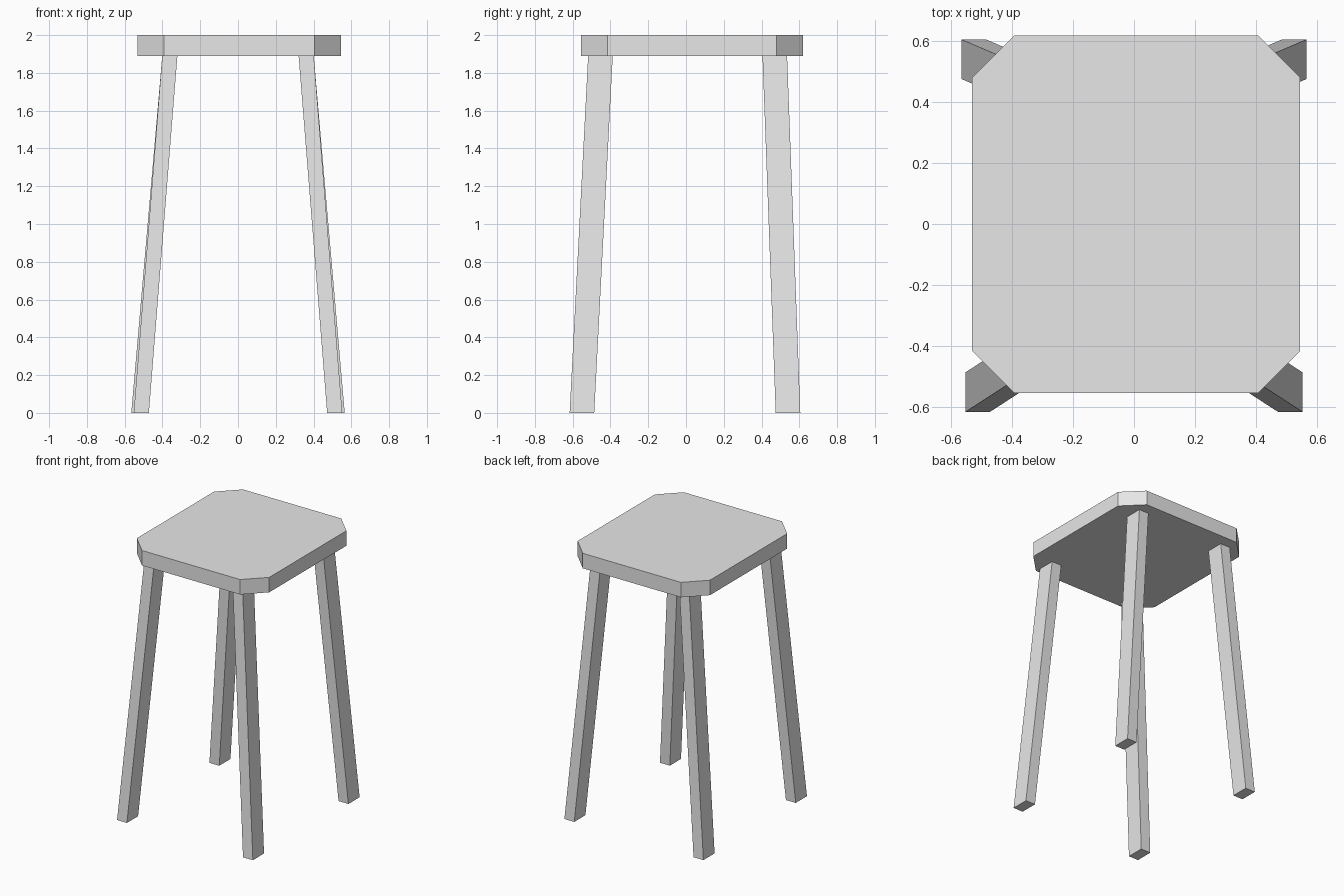
import bpy
import bmesh
from mathutils import Vector

if "Cube" in bpy.data.objects:
    bpy.data.objects.remove(bpy.data.objects["Cube"], do_unlink=True)

GREY = (0.8, 0.8, 0.8, 1.0)
SEAT_BOTTOM, SEAT_TOP = 1.89, 2.0
LEG_SIZE = Vector((0.08, 0.13))

material = bpy.data.materials.new("light_grey")
material.use_nodes = True
material.diffuse_color = GREY
material.node_tree.nodes["Principled BSDF"].inputs["Base Color"].default_value = GREY


def box(size, bottom, top, z0, z1):
    """Box whose bottom and top centres may differ, giving a slanted post."""
    bm = bmesh.new()
    bmesh.ops.create_cube(bm, size=1)
    for v in bm.verts:
        upper = v.co.z > 0
        centre = top if upper else bottom
        v.co = (centre[0] + v.co.x * size[0],
                centre[1] + v.co.y * size[1],
                z1 if upper else z0)
    return bm


def finish(bm, name):
    mesh = bpy.data.meshes.new(name)
    bm.to_mesh(mesh)
    bm.free()
    mesh.materials.append(material)
    obj = bpy.data.objects.new(name, mesh)
    bpy.context.collection.objects.link(obj)


# Seat slab with four chamfered corners
centre = (0.007, 0.032)
seat = box((1.076, 1.174), centre, centre, SEAT_BOTTOM, SEAT_TOP)
upright = [e for e in seat.edges
           if abs(e.verts[0].co.z - e.verts[1].co.z) > 0.01]
bmesh.ops.bevel(seat, geom=upright, offset=0.139, segments=1,
                affect='EDGES', clamp_overlap=True)
finish(seat, "seat")

# Splayed legs: the back pair stands slightly wider than the front pair
for side, sx in (("left", 1), ("right", -1)):
    for end, foot, head in (("front", (0.512, -0.551), (0.361, -0.453)),
                            ("back", (0.525, 0.540), (0.361, 0.470))):
        leg = box(LEG_SIZE, (sx * foot[0], foot[1]), (sx * head[0], head[1]),
                  0, SEAT_BOTTOM)
        finish(leg, f"{end}_{side}_leg")
